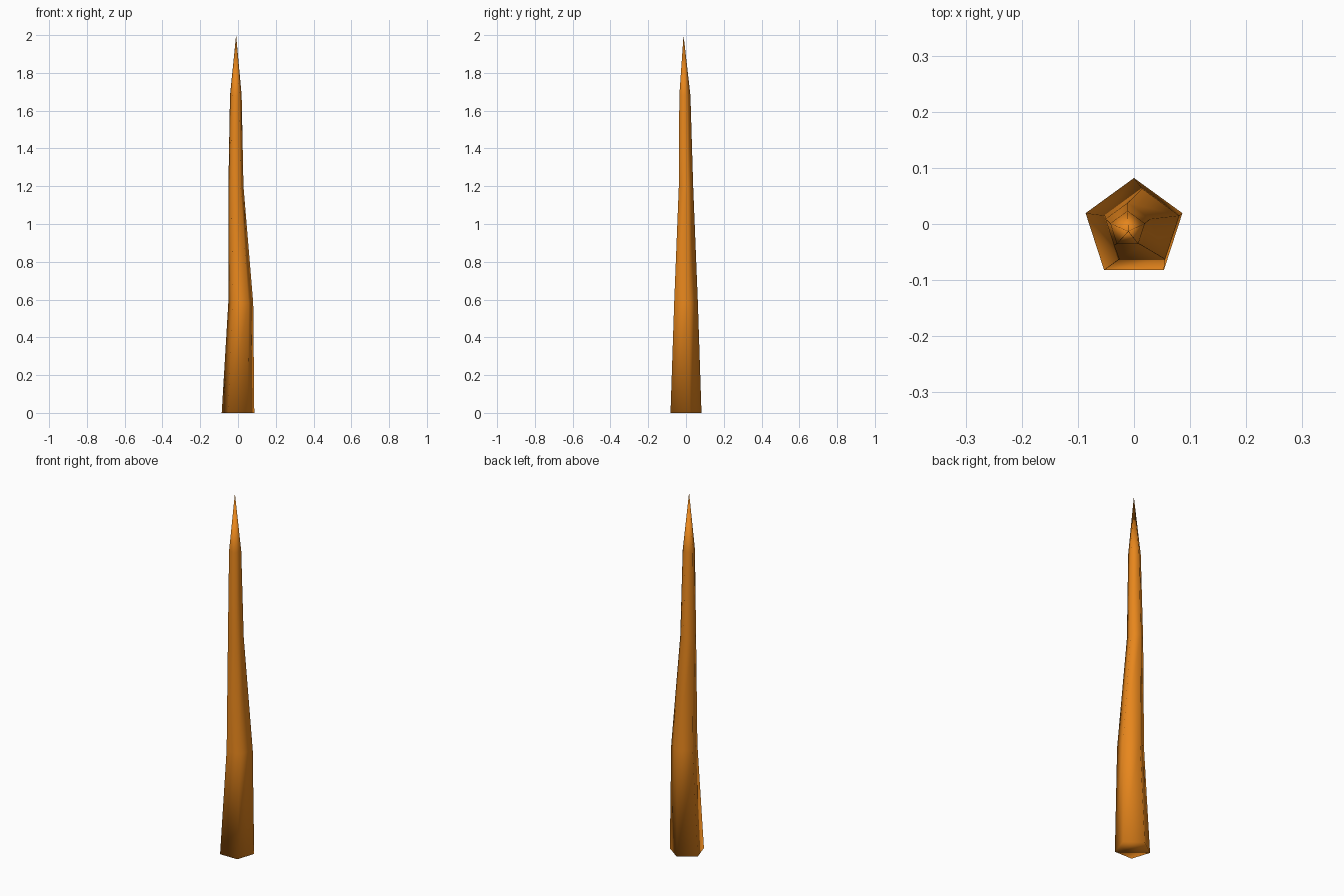
import bpy, bmesh, math

if "Cube" in bpy.data.objects:
    bpy.data.objects.remove(bpy.data.objects["Cube"])

# Ring sections of the spike: centre x, centre y, z, radius
rings = [
    (0.0, -0.0087, 0.0, 0.0907),
    (0.0145, -0.0065, 0.58, 0.0695),
    (-0.011, -0.004, 1.2, 0.042),
    (-0.0115, -0.009, 1.68, 0.0325),
]
tip = (-0.01, -0.013, 2.0)
SIDES = 5

bm = bmesh.new()
loops = []
for cx, cy, z, r in rings:
    loops.append([bm.verts.new((cx + r * math.cos(math.pi / 2 + 2 * math.pi * i / SIDES),
                                cy + r * math.sin(math.pi / 2 + 2 * math.pi * i / SIDES), z))
                  for i in range(SIDES)])

# Side walls
for low, high in zip(loops, loops[1:]):
    for i in range(SIDES):
        j = (i + 1) % SIDES
        bm.faces.new((low[i], low[j], high[j], high[i]))

# Pointed tip and base cap
apex = bm.verts.new(tip)
for i in range(SIDES):
    bm.faces.new((loops[-1][i], loops[-1][(i + 1) % SIDES], apex))
bm.faces.new(loops[0][::-1])

for f in bm.faces:
    f.smooth = True
bmesh.ops.recalc_face_normals(bm, faces=bm.faces[:])
mesh = bpy.data.meshes.new("spike")
bm.to_mesh(mesh)
bm.free()

# Orange brown surface
mat = bpy.data.materials.new("orange_brown")
mat.diffuse_color = (0.8, 0.24, 0.012, 1)
mat.use_nodes = True
mat.node_tree.nodes["Principled BSDF"].inputs["Base Color"].default_value = mat.diffuse_color
mesh.materials.append(mat)
bpy.context.collection.objects.link(bpy.data.objects.new("spike", mesh))
